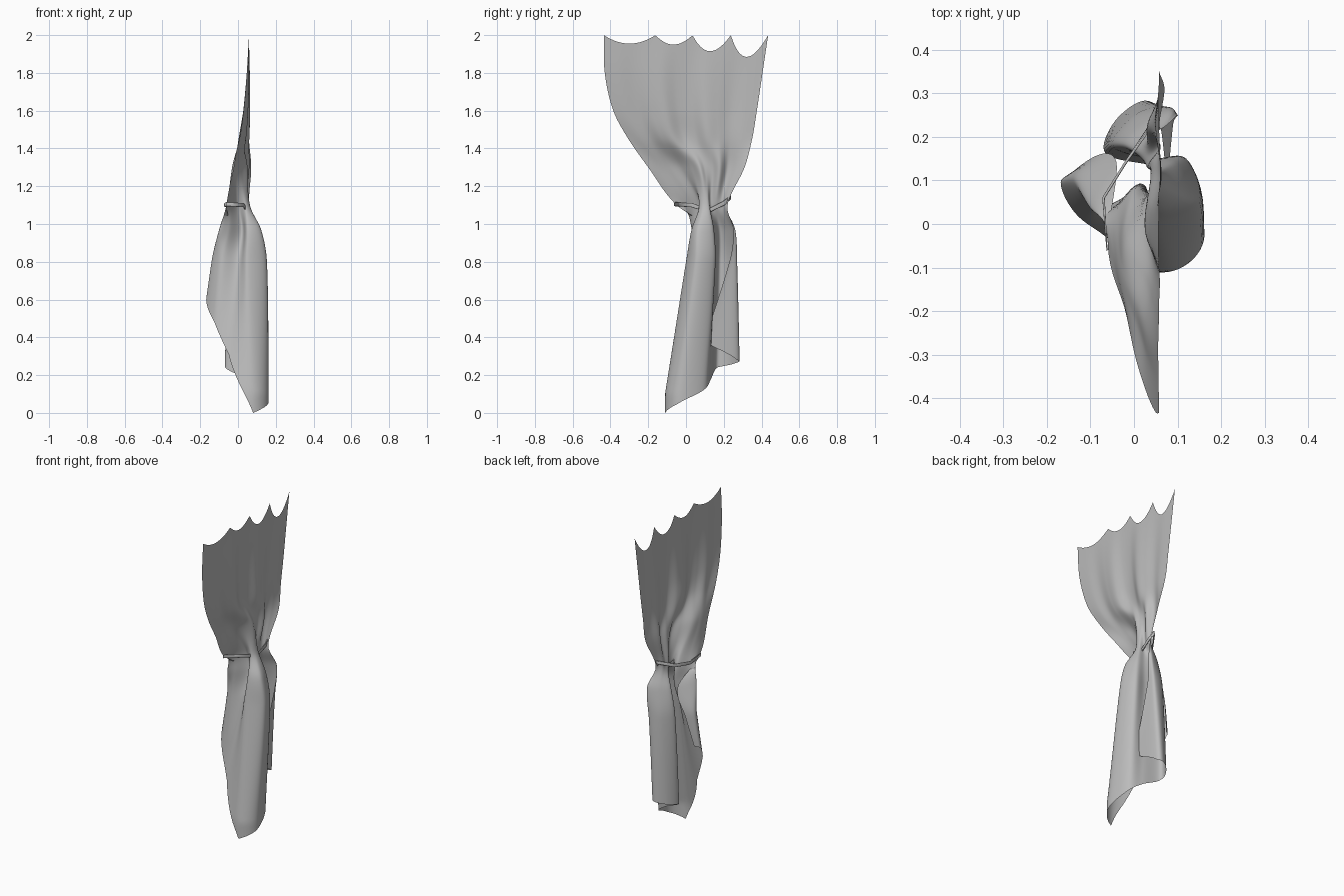
import bpy
import math
from mathutils import Vector

if "Cube" in bpy.data.objects:
    bpy.data.objects.remove(bpy.data.objects["Cube"], do_unlink=True)


def make_material(name, colour):
    mat = bpy.data.materials.new(name)
    mat.use_nodes = True
    mat.diffuse_color = colour
    mat.node_tree.nodes["Principled BSDF"].inputs["Base Color"].default_value = colour
    return mat


def spline(knots, values, t):
    """Smooth interpolation of numbers or vectors through uneven knots."""
    t = min(max(t, knots[0]), knots[-1])
    i = 0
    while i < len(knots) - 2 and t > knots[i + 1]:
        i += 1

    def slope(k):
        lo, hi = max(k - 1, 0), min(k + 1, len(knots) - 1)
        return (values[hi] - values[lo]) / (knots[hi] - knots[lo])

    span = knots[i + 1] - knots[i]
    s = (t - knots[i]) / span
    blend = s * s * (3 - 2 * s)
    return (values[i] * (1 - blend) + values[i + 1] * blend
            + slope(i) * (span * s * (1 - s) ** 2)
            - slope(i + 1) * (span * s * s * (1 - s)))


grey = make_material("cloth grey", (0.5, 0.5, 0.5, 1))

# Plan outlines of the cloth in hundredths, keyed by height
outlines = {
    0.1: [(-24, 2), (-23, 4), (-16, -2), (-7, -8), (8, -11), (16, -4),
          (13, 9), (5, 13), (-7, 16), (-4, 25), (4, 27), (7, 0)],
    0.8: [(-10, 15), (-14, 10), (-9, 4), (0, 5), (5, 0), (15, 5),
          (12, 15), (4, 15), (-5, 18), (0, 25), (7, 27), (9, 23)],
    0.97: [(-4, 14), (-10, 4), (-5, 4), (2, 9), (5, 3), (12, 6),
           (10, 14), (4, 15), (-2, 18), (2, 23), (8, 26), (10, 25)],
    1.1: [(-6, -5), (-6, -1), (-4, 3), (0, 8), (4, 7), (6, 9),
          (6, 12), (3, 13), (3, 16), (3, 19), (5, 21), (6, 22)],
    1.3: [(-2, -20), (-3, -14), (-3, -9), (-2, -3), (2, 3), (5, 7),
          (4, 10), (4, 14), (6, 18), (3, 22), (5, 27), (7, 31)],
}
COLUMNS = len(outlines[1.1])
sections = {z: [Vector(p) / 100 for p in pts] for z, pts in outlines.items()}

# The upper cloth spreads and straightens into a flat sheet with shallow pleats
for z, start, end, lean, depth in [(1.45, -0.305, 0.35, 0.055, 0.016),
                                   (1.6, -0.385, 0.375, 0.03, 0.014),
                                   (1.8, -0.43, 0.405, 0.01, 0.008),
                                   (2.0, -0.435, 0.435, 0, 0)]:
    row = []
    for c in range(COLUMNS):
        u = c / (COLUMNS - 1)
        pleat = depth * math.sin(math.pi * u) * math.cos(u * math.tau * 3)
        row.append(Vector((0.058 - lean * (1 - u) ** 1.5 + pleat, start + (end - start) * u)))
    sections[z] = row
heights = sorted(sections)

# Slanted hem, and hanging points along the top edge
hem = [0.61, 0.6, 0.48, 0.31, 0, 0.05, 0.12, 0.18, 0.24, 0.26, 0.28, 0.38]
hang_points = [0, 0.314, 0.54, 0.773, 1]
sags = [0.045, 0.05, 0.085, 0.115]


def top_height(u):
    for a, b, sag in zip(hang_points, hang_points[1:], sags):
        if u <= b:
            s = (u - a) / (b - a)
            return 2 - sag * 4 * s * (1 - s)
    return 2


# Gathered cloth, one continuous sheet
across, down = 110, 90
verts, faces = [], []
knots = list(range(COLUMNS))
for i in range(across + 1):
    u = i / across
    column = u * (COLUMNS - 1)
    profile = [spline(knots, sections[z], column) for z in heights]
    k = min(int(column), COLUMNS - 2)
    top, bottom = top_height(u), hem[k] + (hem[k + 1] - hem[k]) * (column - k)
    for j in range(down + 1):
        z = top + (bottom - top) * j / down
        p = spline(heights, profile, z)
        verts.append((p.x, p.y, z))
for i in range(across):
    for j in range(down):
        a = i * (down + 1) + j
        faces.append((a, a + 1, a + down + 2, a + down + 1))
mesh = bpy.data.meshes.new("curtain")
mesh.from_pydata(verts, [], faces)
mesh.materials.append(grey)
mesh.shade_smooth()
curtain = bpy.data.objects.new("curtain", mesh)
bpy.context.collection.objects.link(curtain)

# Narrow tie band around the gather
loop = [(-0.062, -0.06, 1.105), (-0.07, 0.06, 1.1), (-0.02, 0.14, 1.1), (0.045, 0.235, 1.14),
        (0.055, 0.2, 1.11), (0.045, 0.12, 1.07), (0.03, 0.03, 1.1)]
curve = bpy.data.curves.new("tie_band", "CURVE")
curve.dimensions = "3D"
curve.extrude = 0.008
curve.bevel_depth = 0.003
curve.bevel_resolution = 2
curve.twist_mode = "Z_UP"
path = curve.splines.new("BEZIER")
path.use_cyclic_u = True
path.bezier_points.add(len(loop) - 1)
for point, co in zip(path.bezier_points, loop):
    point.co = co
    point.handle_left_type = point.handle_right_type = "VECTOR"
curve.materials.append(grey)
tie = bpy.data.objects.new("tie_band", curve)
bpy.context.collection.objects.link(tie)
